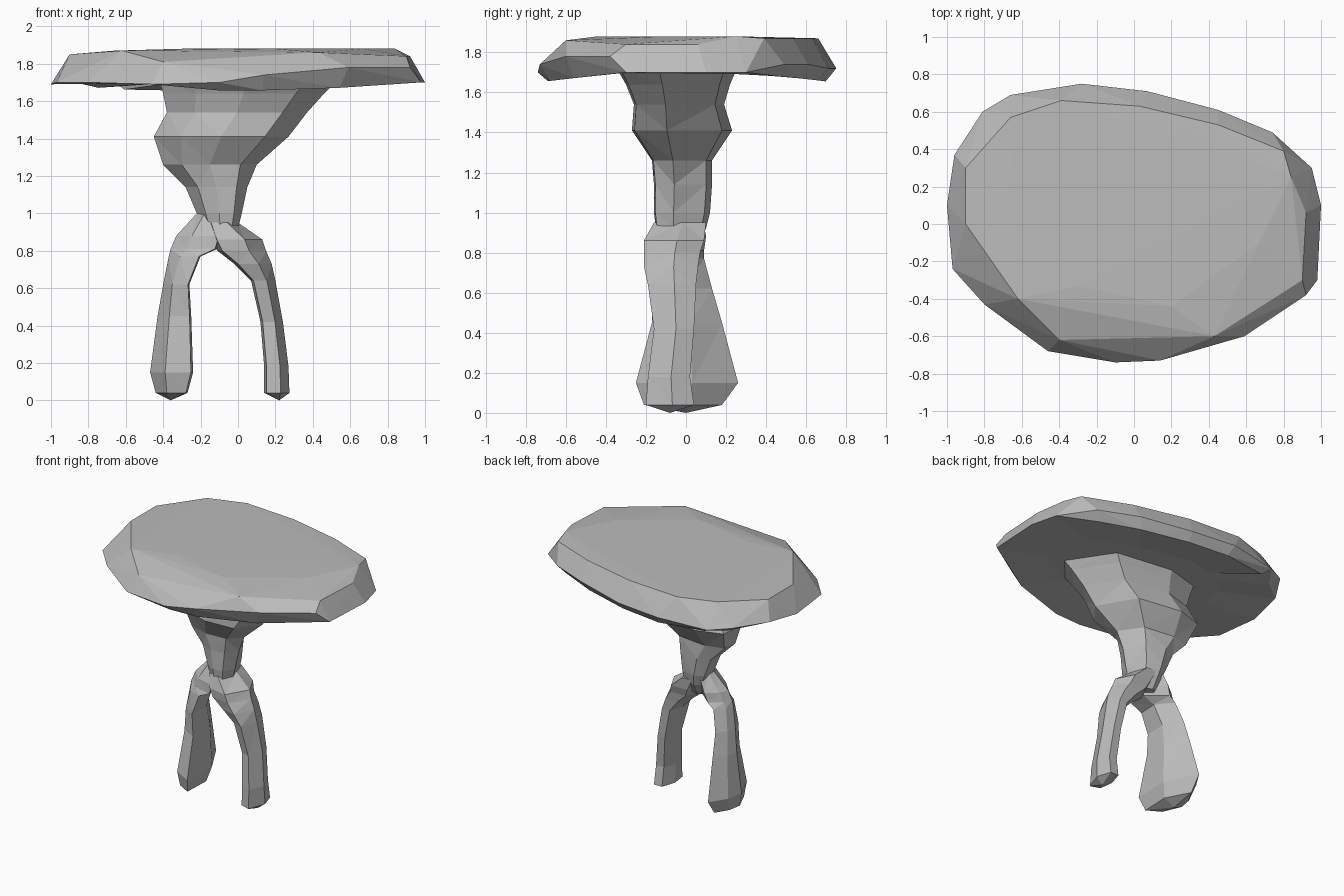
import bpy
import bmesh

default_cube = bpy.data.objects.get("Cube")
if default_cube:
    bpy.data.objects.remove(default_cube, do_unlink=True)

# One plain stone colour
stone = bpy.data.materials.new("stone_grey")
stone.use_nodes = True
colour = (0.5, 0.5, 0.5, 1.0)
stone.diffuse_color = colour
stone.node_tree.nodes["Principled BSDF"].inputs["Base Color"].default_value = colour


def finish(name, bm):
    """Turn a bmesh into a flat shaded stone object."""
    bmesh.ops.recalc_face_normals(bm, faces=bm.faces[:])
    mesh = bpy.data.meshes.new(name)
    bm.to_mesh(mesh)
    bm.free()
    mesh.materials.append(stone)
    part = bpy.data.objects.new(name, mesh)
    bpy.context.collection.objects.link(part)


def section(bounds, profile):
    """Fit a unit profile into the x and y bounds at one height."""
    z, left, right, front, back = bounds
    mid_x, mid_y = (left + right) / 2, (front + back) / 2
    half_x, half_y = (right - left) / 2, (back - front) / 2
    return [(mid_x + half_x * u, mid_y + half_y * v, z) for u, v in profile]


def loft(name, profile, sections, tip=None):
    """Skin a stack of sections, closing the foot with a point if given."""
    bm = bmesh.new()
    rings = [[bm.verts.new(p) for p in section(s, profile)] for s in sections]
    for upper, lower in zip(rings, rings[1:]):
        for i in range(len(upper)):
            j = (i + 1) % len(upper)
            bm.faces.new((upper[i], upper[j], lower[j], lower[i]))
    bm.faces.new(rings[0])
    foot = rings[-1]
    if tip:
        point = bm.verts.new(tip)
        for i, vert in enumerate(foot):
            bm.faces.new((vert, foot[(i + 1) % len(foot)], point))
    else:
        bm.faces.new(foot)
    # split the bent side panels into chiselled facets
    bmesh.ops.triangulate(bm, faces=[f for f in bm.faces if len(f.verts) == 4])
    finish(name, bm)


def slab(name, points, hollow_height, hollow_scale):
    """Wrap a chiselled stone around the points, then hollow its underside."""
    bm = bmesh.new()
    for p in points:
        bm.verts.new(p)
    result = bmesh.ops.convex_hull(bm, input=bm.verts[:])
    unused = {e for e in result["geom_interior"] + result["geom_unused"]
              if isinstance(e, bmesh.types.BMVert)}
    bmesh.ops.delete(bm, geom=list(unused), context="VERTS")
    bmesh.ops.recalc_face_normals(bm, faces=bm.faces[:])
    below = [f for f in bm.faces if f.normal.z < -0.85]
    bmesh.ops.delete(bm, geom=below, context="FACES")
    border = [e for e in bm.edges if e.is_boundary]
    extruded = bmesh.ops.extrude_edge_only(bm, edges=border)["geom"]
    for vert in extruded:
        if isinstance(vert, bmesh.types.BMVert):
            vert.co.x *= hollow_scale
            vert.co.y *= hollow_scale
            vert.co.z = hollow_height
    inner = [e for e in bm.edges if e.is_boundary]
    bmesh.ops.edgeloop_fill(bm, edges=inner)
    finish(name, bm)


# Table slab: widest edge, sloping top rim and a lip that dips front and back
edge = [
    (1, .1, 1.7), (.95, .3, 1.7), (.74, .49, 1.74), (.45, .61, 1.74),
    (.07, .71, 1.72), (-.28, .75, 1.72), (-.66, .69, 1.7), (-.81, .6, 1.72),
    (-.96, .37, 1.72), (-1, .1, 1.69), (-.97, -.24, 1.7), (-.8, -.43, 1.7),
    (-.46, -.68, 1.69), (-.1, -.74, 1.7), (.14, -.73, 1.74),
    (.59, -.6, 1.78), (.92, -.38, 1.78), (.98, -.3, 1.7),
]
top_rim = [
    (.92, .06, 1.84), (.84, .25, 1.88), (.8, .39, 1.87), (.45, .53, 1.87),
    (.03, .63, 1.87), (-.39, .66, 1.87), (-.66, .57, 1.87), (-.9, .3, 1.85),
    (-.9, 0, 1.85), (-.62, -.4, 1.87), (-.3, -.33, 1.88), (.2, -.44, 1.88),
    (.43, -.6, 1.86), (-.4, -.62, 1.81), (.67, -.1, 1.88), (.9, -.3, 1.84),
]
lip = [(x * .92, y * .93, 1.7 - .08 * y * y) for x, y, z in edge]
slab("table_slab", edge + top_rim + lip, hollow_height=1.695, hollow_scale=.6)

# Trunk: each section is height, left, right, front, back
trunk_profile = [(1, -.3), (.55, .8), (-.4, 1), (-.95, .75),
                 (-1, 0), (-.6, -.7), (0, -1), (.65, -.95)]
loft("trunk", trunk_profile, [
    (1.71, -.42, .53, -.34, .25),
    (1.64, -.4, .46, -.3, .22),
    (1.54, -.38, .37, -.26, .19),
    (1.41, -.45, .27, -.27, .23),
    (1.26, -.4, .1, -.17, .13),
    (1.14, -.28, .05, -.16, .13),
    (1, -.22, .02, -.16, .12),
    (.92, -.19, .0, -.15, .1),
    (.83, -.16, -.05, -.1, .05),
])

# Slim leg
slim_profile = [(1, .1), (.5, 1), (-.5, 1), (-1, .1), (-.8, -.8), (.3, -1)]
loft("slim_leg", slim_profile, [
    (.95, -.16, .0, -.16, .1),
    (.86, -.14, .13, -.21, .09),
    (.8, -.11, .15, -.21, .07),
    (.73, -.02, .18, -.21, .06),
    (.64, .07, .2, -.19, .05),
    (.42, .12, .24, -.16, .04),
    (.18, .14, .27, -.19, .02),
    (.04, .14, .275, -.2, .04),
], tip=(.22, -.08, 0))

# Broad leg, a diagonal blade that widens towards the foot
broad_profile = [(1, .1), (-.1, 1), (-.8, .5), (-1, 0), (-.3, -.7), (.9, -1)]
loft("broad_leg", broad_profile, [
    (1, -.22, -.1, -.12, .08),
    (.88, -.33, -.09, -.17, .1),
    (.81, -.36, -.11, -.17, .09),
    (.77, -.37, -.2, -.17, .09),
    (.62, -.4, -.26, -.17, .13),
    (.45, -.43, -.25, -.17, .18),
    (.15, -.47, -.24, -.25, .26),
    (.04, -.44, -.27, -.21, .18),
], tip=(-.36, .0, 0))
